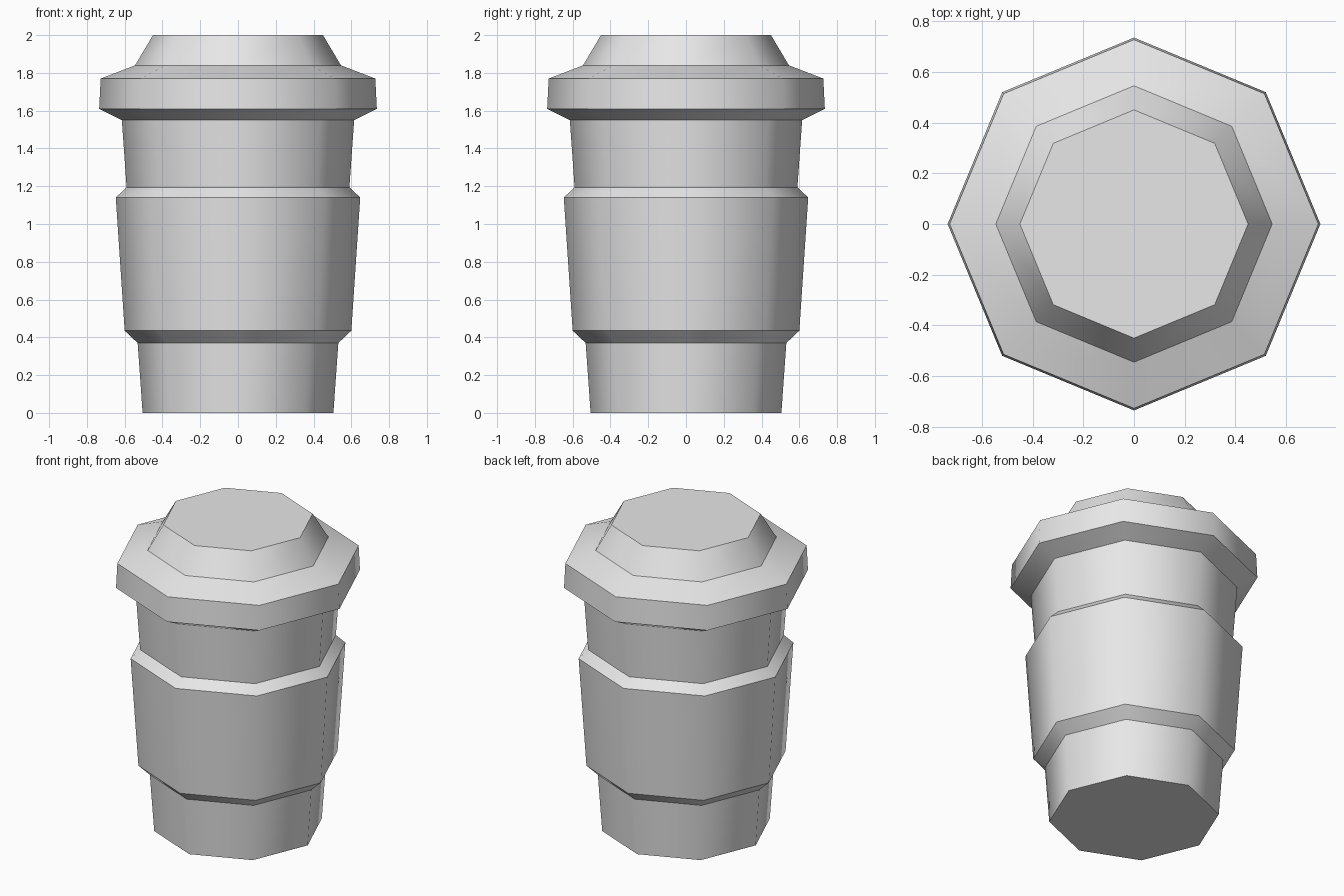
import bpy
import bmesh
from math import cos, sin, pi

SIDES = 8

cube = bpy.data.objects.get("Cube")
if cube:
    bpy.data.objects.remove(cube, do_unlink=True)

# One plain grey for every part
grey = bpy.data.materials.new("plain_grey")
grey.use_nodes = True
colour = (0.8, 0.8, 0.8, 1)
grey.diffuse_color = colour
grey.node_tree.nodes["Principled BSDF"].inputs["Base Color"].default_value = colour


def turned_part(name, profile, caps=True):
    """Turn a (radius, height) profile into an eight-sided part."""
    bm = bmesh.new()
    rings = []
    for radius, z in profile:
        angles = [2 * pi * i / SIDES for i in range(SIDES)]
        rings.append([bm.verts.new((radius * cos(a), radius * sin(a), z)) for a in angles])

    # Walls are smooth around the axis
    for low, high in zip(rings, rings[1:]):
        for i in range(SIDES):
            j = (i + 1) % SIDES
            bm.faces.new((low[i], low[j], high[j], high[i])).smooth = True
    if caps:
        bm.faces.new(rings[0][::-1])
        bm.faces.new(rings[-1])

    # Horizontal rings stay crisp
    for edge in bm.edges:
        a, b = edge.verts
        edge.smooth = abs(a.co.z - b.co.z) > 0.001

    mesh = bpy.data.meshes.new(name)
    bm.to_mesh(mesh)
    bm.free()
    mesh.materials.append(grey)
    part = bpy.data.objects.new(name, mesh)
    bpy.context.collection.objects.link(part)
    return part


# Tapered cup
turned_part("cup", [(0.505, 0), (0.615, 1.55)])

# Grip sleeve with bevelled rims
turned_part("sleeve", [(0.531, 0.37), (0.6, 0.435), (0.647, 1.14), (0.589, 1.195)], caps=False)

# Lid with an overhanging rim and raised top
turned_part("lid", [(0.615, 1.55), (0.735, 1.61), (0.727, 1.77), (0.545, 1.84), (0.45, 2)])
